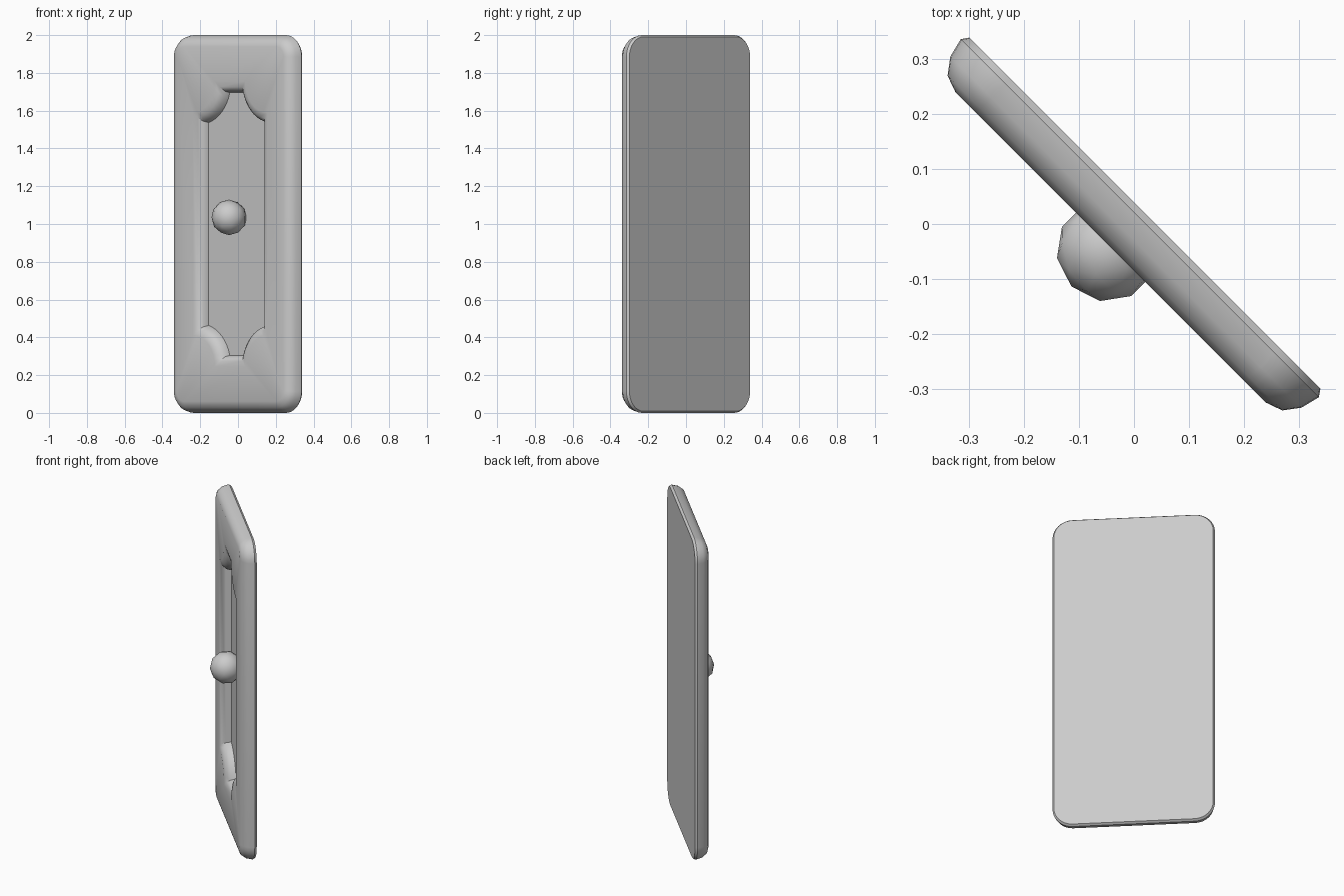
import bpy, bmesh
from math import sin, cos, asin, pi, radians
from mathutils import Matrix

if "Cube" in bpy.data.objects:
    bpy.data.objects.remove(bpy.data.objects["Cube"], do_unlink=True)

grey = bpy.data.materials.new("plain_grey")
grey.use_nodes = True
grey.diffuse_color = (0.6, 0.6, 0.6, 1)
grey.node_tree.nodes["Principled BSDF"].inputs["Base Color"].default_value = (0.6, 0.6, 0.6, 1)

TURN = Matrix.Rotation(radians(-45), 4, "Z")
STEPS = 8          # segments in each corner arc
MID = 1.0          # height of the panel centre


def corner_loop(cx, cz, radius, start, end):
    """Closed outline from one corner arc mirrored into four quadrants."""
    arc = []
    for i in range(STEPS + 1):
        t = start + (end - start) * i / STEPS
        arc.append((cx + radius * cos(t), cz + radius * sin(t)))
    back = arc[::-1]
    return (arc + [(-x, z) for x, z in back]
            + [(-x, -z) for x, z in arc] + [(x, -z) for x, z in back])


def rounded_rect(inset):
    r = 0.115 - inset
    return corner_loop(0.461 - 0.115, MID - 0.115, r, 0, pi / 2)


def scooped_rect(inset):
    r = 0.166 + inset
    a = asin(inset / r)
    return corner_loop(0.279, 0.755, r, 1.5 * pi - a, pi + a)


def finish(bm, name):
    bmesh.ops.recalc_face_normals(bm, faces=bm.faces)
    mesh = bpy.data.meshes.new(name)
    bm.to_mesh(mesh)
    bm.free()
    mesh.materials.append(grey)
    obj = bpy.data.objects.new(name, mesh)
    bpy.context.collection.objects.link(obj)
    obj.matrix_world = TURN
    bpy.ops.object.select_all(action="DESELECT")
    obj.select_set(True)
    bpy.context.view_layer.objects.active = obj
    bpy.ops.object.shade_smooth_by_angle(angle=radians(40))
    return obj


# Door panel: rounded slab lofted from back to front, then down into the recess
outer = [(0.009, -0.028), (0.0, -0.015), (0.009, 0.021), (0.03, 0.049), (0.061, 0.06)]
inner = [(0.0, 0.06), (0.03, 0.052), (0.052, 0.03), (0.06, 0.0)]
sections = [(rounded_rect(d), n) for d, n in outer]
sections += [(scooped_rect(d), n) for d, n in inner]

bm = bmesh.new()
rings = [[bm.verts.new((x, -n, z + MID)) for x, z in loop] for loop, n in sections]
for a, b in zip(rings, rings[1:]):
    for i in range(len(a)):
        j = (i + 1) % len(a)
        bm.faces.new((a[i], a[j], b[j], b[i]))
bm.faces.new(rings[0][::-1])
bm.faces.new(rings[-1])
finish(bm, "door_panel")

# Round knob in the middle of the recess
bm = bmesh.new()
bmesh.ops.create_icosphere(bm, subdivisions=2, radius=0.094,
                           matrix=Matrix.Translation((0, -0.067, 1.035)))
finish(bm, "door_knob")
